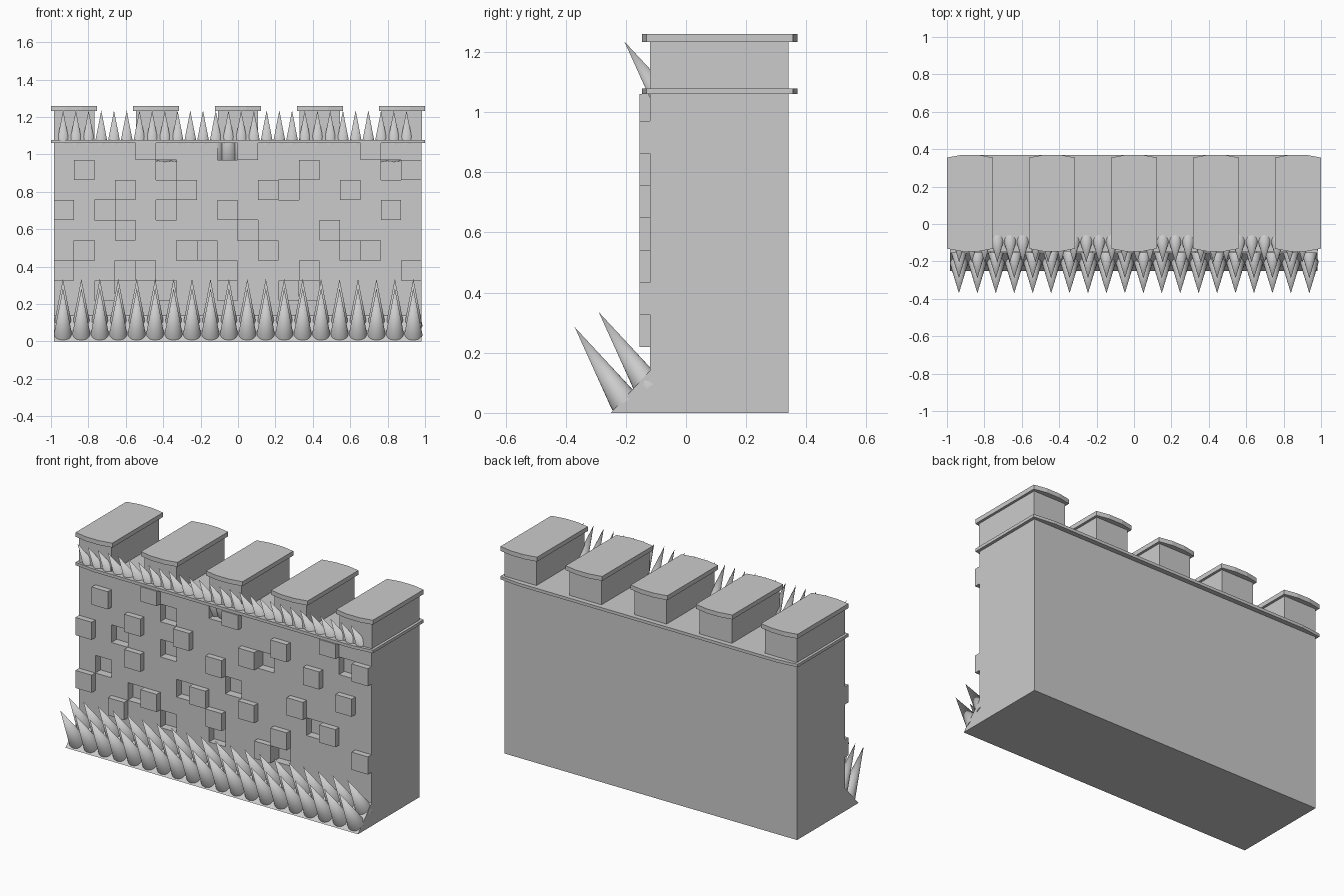
import bpy, bmesh, math
from mathutils import Vector, Matrix

if "Cube" in bpy.data.objects:
    bpy.data.objects.remove(bpy.data.objects["Cube"])


def finish(name, bm):
    bmesh.ops.recalc_face_normals(bm, faces=bm.faces)
    me = bpy.data.meshes.new(name)
    bm.to_mesh(me)
    bm.free()
    ob = bpy.data.objects.new(name, me)
    bpy.context.collection.objects.link(ob)
    return ob


def add_box(bm, x0, x1, y0, y1, z0, z1):
    m = Matrix.Translation(((x0 + x1) / 2, (y0 + y1) / 2, (z0 + z1) / 2))
    bmesh.ops.create_cube(bm, size=1, matrix=m @ Matrix.Diagonal((x1 - x0, y1 - y0, z1 - z0, 1)))


def add_prism(bm, pts, offset):
    """Extrude a closed outline of 3D points."""
    face = bm.faces.new([bm.verts.new(p) for p in pts])
    new = bmesh.ops.extrude_face_region(bm, geom=[face])["geom"]
    # keep the starting face as the closing cap
    bmesh.ops.translate(bm, vec=offset, verts=[v for v in new if isinstance(v, bmesh.types.BMVert)])
    if not face.is_valid:
        bm.faces.new([v for v in bm.verts][-2 * len(pts):-len(pts)])


def bowed_outline(x0, x1, inset, z):
    """Slab outline whose front and back edges bow outwards."""
    front = [(x0, -0.132), (x0 + inset, -0.147), (x1 - inset, -0.147), (x1, -0.132)]
    back = [(x1, 0.355), (x1 - inset, 0.37), (x0 + inset, 0.37), (x0, 0.355)]
    return [(x, y, z) for x, y in front + back]


XL, XR, FRONT, BACK, TOP = -0.985, 0.982, -0.12, 0.34, 1.06
CELL = (XR - XL) / 18


def cell(col, row):
    x0 = XL + CELL * col
    z1 = 1.077 - 0.1072 * row
    return x0, x0 + CELL, z1 - 0.1072, (TOP if row == 0 else z1)


# wall with a sloped foot
bm = bmesh.new()
profile = [(-0.25, 0), (BACK, 0), (BACK, TOP), (FRONT, TOP), (FRONT, 0.14)]
add_prism(bm, [(XL, y, z) for y, z in profile], (XR - XL, 0, 0))
wall = finish("wall", bm)

# missing stones cut out of the front
holes = [(8, 0), (5, 1), (16, 1), (11, 2), (2, 3), (5, 3), (9, 4), (1, 5),
         (6, 5), (14, 5), (3, 6), (5, 7), (8, 7), (12, 7)]
bm = bmesh.new()
for c, r in holes:
    x0, x1, z0, z1 = cell(c, r)
    add_box(bm, x0, x1, FRONT - 0.1, FRONT + 0.05, z0, z1 + (0.02 if r == 0 else 0))
cutter = finish("hole_cutter", bm)
cutter.hide_render = True
mod = wall.modifiers.new("holes", "BOOLEAN")
mod.operation = "DIFFERENCE"
mod.solver = "EXACT"
mod.object = cutter
bpy.context.view_layer.update()
dg = bpy.context.evaluated_depsgraph_get()
cut = bpy.data.meshes.new_from_object(wall.evaluated_get(dg))
wall.modifiers.clear()
wall.data = cut
bpy.data.objects.remove(cutter)

# raised stones
raised = [(4, 0), (9, 0), (15, 0), (1, 1), (12, 1), (17, 1), (3, 2), (6, 2), (10, 2),
          (14, 2), (0, 3), (8, 3), (16, 3), (3, 4), (13, 4), (7, 5), (10, 5), (15, 5),
          (0, 6), (4, 6), (8, 6), (12, 6), (17, 6), (2, 7), (11, 7)]
bm = bmesh.new()
for c, r in raised:
    x0, x1, z0, z1 = cell(c, r)
    add_box(bm, x0, x1, -0.155, FRONT + 0.005, z0, z1)
finish("raised_stones", bm)

# walkway ledge
bm = bmesh.new()
add_prism(bm, bowed_outline(-1, 1, 0.13, TOP), (0, 0, 0.018))
finish("ledge", bm)

# battlements with bowed caps
body, caps = bmesh.new(), bmesh.new()
for i in range(5):
    cx = -0.876 + 0.438 * i
    add_box(body, cx - 0.108, cx + 0.108, FRONT, BACK, 1.075, 1.235)
    add_prism(caps, bowed_outline(cx - 0.123, cx + 0.123, 0.08, 1.233), (0, 0, 0.027))
finish("battlements", body)
finish("battlement_caps", caps)

# rows of tilted spikes
axis = Vector((0, -0.553, 0.833)).normalized()
turn = axis.to_track_quat("Z", "Y").to_matrix().to_4x4()


def spike_row(name, tip_y, tip_z, x0, step, count):
    bm = bmesh.new()
    length = 0.30
    for i in range(count):
        mid = Vector((x0 + step * i, tip_y, tip_z)) - axis * length / 2
        bmesh.ops.create_cone(bm, cap_ends=True, segments=24, radius1=0.049, radius2=0,
                              depth=length, matrix=Matrix.Translation(mid) @ turn)
    ob = finish(name, bm)
    bpy.ops.object.select_all(action="DESELECT")
    ob.select_set(True)
    bpy.context.view_layer.objects.active = ob
    bpy.ops.object.shade_smooth_by_angle(angle=math.radians(40))


spike_row("foot_spikes_lower", -0.37, 0.285, -0.936, 0.0986, 20)
spike_row("foot_spikes_upper", -0.29, 0.335, -0.936, 0.0986, 20)
spike_row("top_spikes", -0.205, 1.235, -0.935, 0.068, 28)
